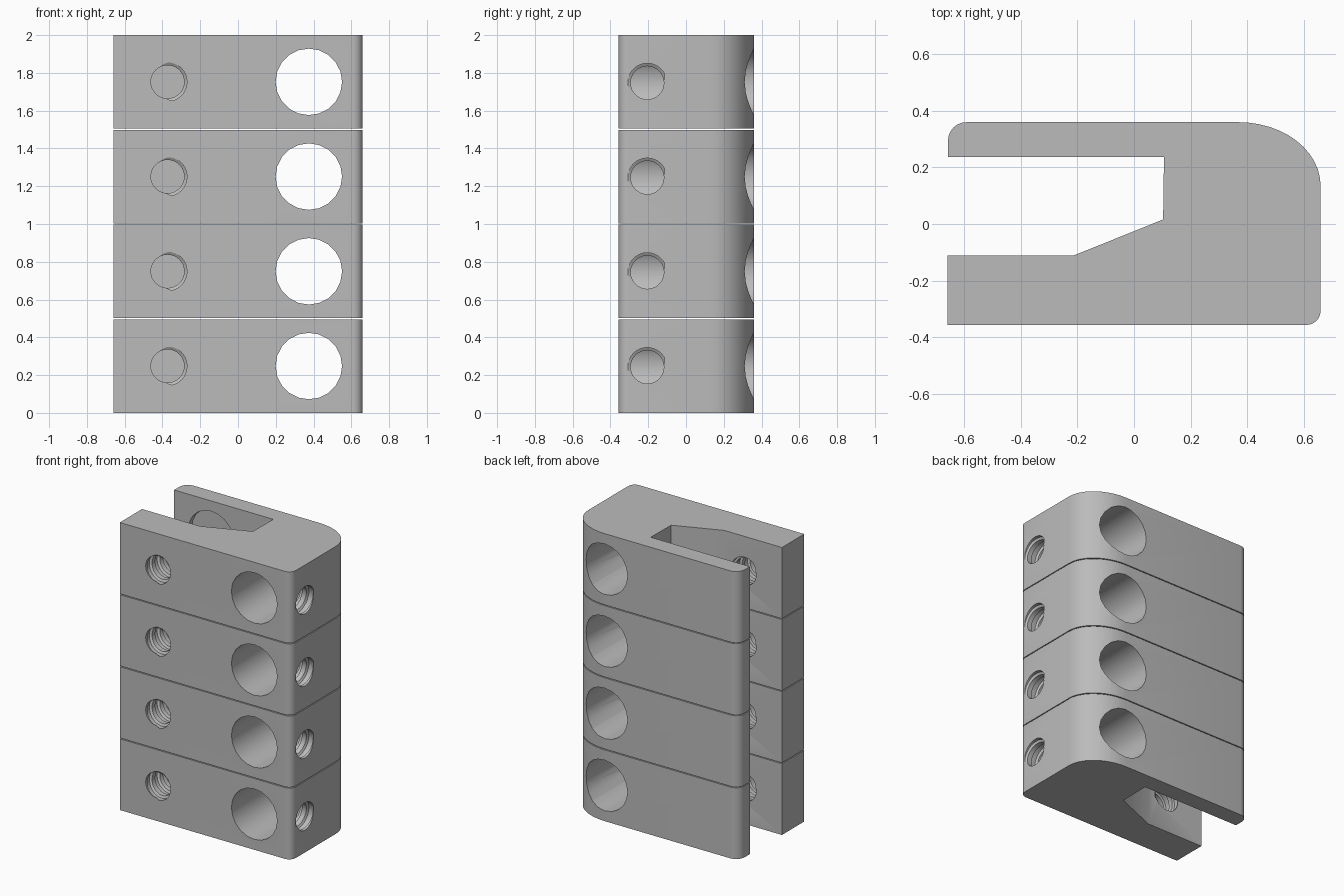
import bpy, bmesh, math
from mathutils import Matrix, Vector

if "Cube" in bpy.data.objects:
    bpy.data.objects.remove(bpy.data.objects["Cube"])

STEP, HEIGHT, MID = 0.5015, 0.4955, 0.248

grey = bpy.data.materials.new("light grey")
grey.diffuse_color = (0.5, 0.5, 0.5, 1)
grey.use_nodes = True
grey.node_tree.nodes["Principled BSDF"].inputs["Base Color"].default_value = grey.diffuse_color


def make_object(name, bm):
    bmesh.ops.recalc_face_normals(bm, faces=bm.faces)
    mesh = bpy.data.meshes.new(name)
    bm.to_mesh(mesh)
    bm.free()
    ob = bpy.data.objects.new(name, mesh)
    bpy.context.collection.objects.link(ob)
    mesh.materials.append(grey)
    return ob


def arc(cx, cy, rx, ry, a0, a1, n):
    return [(cx + rx * math.cos(math.radians(a0 + (a1 - a0) * i / n)),
             cy + ry * math.sin(math.radians(a0 + (a1 - a0) * i / n))) for i in range(n + 1)]


def cylinder_cutter(name, x, y0, y1, radius, sides):
    bm = bmesh.new()
    m = Matrix.Translation((x, (y0 + y1) / 2, MID)) @ Matrix.Rotation(math.pi / 2, 4, 'X')
    bmesh.ops.create_cone(bm, cap_ends=True, segments=sides, radius1=radius, radius2=radius,
                          depth=y1 - y0, matrix=m)
    return make_object(name, bm)


def thread_cutter(name, matrix, length, phase, pitch=0.085, n=32):
    """Helical cutter running along local +z, with a squared groove."""
    bm = bmesh.new()
    levels = 4 * math.ceil(length / pitch)
    radii = (0.103, 0.103, 0.088, 0.088)
    lift = (0.0, 0.45, 0.55, 0.95)
    verts = {}
    for j in range(levels + 5):
        for i in range(n if j <= levels else 1):
            a = 2 * math.pi * i / n
            t = pitch * (j // 4 + lift[j % 4] + i / n)
            r = radii[j % 4]
            verts[i, j] = bm.verts.new((r * math.cos(a + phase), r * math.sin(a + phase), t))

    def v(i, j):
        return verts[i, j] if i < n else verts[0, j + 4]

    for j in range(levels):
        for i in range(n):
            bm.faces.new((v(i, j), v(i + 1, j), v(i + 1, j + 1), v(i, j + 1)))
    # close both ends with a fan
    for j, z in ((0, -pitch), (levels, pitch * (levels / 4 + 2))):
        tip = bm.verts.new((0, 0, z))
        loop = [v(i, j) for i in range(n + 1)] + [verts[0, j + k] for k in (3, 2, 1)]
        for a, b in zip(loop, loop[1:] + loop[:1]):
            bm.faces.new((a, b, tip))
    bm.transform(matrix)
    return make_object(name, bm)


# Block body: a C-shaped profile extruded upwards
profile = [(-0.66, -0.357)]
profile += arc(0.61, -0.307, 0.05, 0.05, -90, 0, 6)
profile += arc(0.37, 0.135, 0.29, 0.225, 0, 90, 12)
profile += arc(-0.593, 0.295, 0.065, 0.065, 90, 180, 6)
profile += [(-0.658, 0.237), (0.106, 0.237), (0.103, 0.016), (-0.215, -0.112), (-0.66, -0.112)]
bm = bmesh.new()
base = bm.faces.new([bm.verts.new((x, y, 0)) for x, y in profile])
top = bmesh.ops.extrude_face_region(bm, geom=[base])
bmesh.ops.translate(bm, vec=(0, 0, HEIGHT),
                    verts=[g for g in top["geom"] if isinstance(g, bmesh.types.BMVert)])
body = make_object("block_body", bm)

# Holes: large through bore, shallow seat in the rear jaw, two threaded screw holes
front = Matrix.Translation((-0.373, -0.46, MID)) @ Matrix.Rotation(-math.pi / 2, 4, 'X')
side = Matrix.Translation((0.76, -0.205, MID - 0.005)) @ Matrix.Rotation(-math.pi / 2, 4, 'Y')
cutters = [
    cylinder_cutter("bore_cutter", 0.375, -0.6, 0.6, 0.176, 20),
    cylinder_cutter("seat_cutter", -0.373, 0.1, 0.275, 0.176, 20),
    thread_cutter("front_thread_cutter", front, 0.36, 0.0),
    thread_cutter("side_thread_cutter", side, 0.28, 0.0),
]
for c in cutters:
    c.hide_render = True
    mod = body.modifiers.new(c.name, 'BOOLEAN')
    mod.operation, mod.solver, mod.object = 'DIFFERENCE', 'EXACT', c

mesh = bpy.data.meshes.new_from_object(body.evaluated_get(bpy.context.evaluated_depsgraph_get()))
for ob in cutters + [body]:
    bpy.data.objects.remove(ob)
mesh.materials.clear()
mesh.materials.append(grey)

# Four identical blocks stacked with thin gaps
for k in range(4):
    ob = bpy.data.objects.new(f"clamp_block_{k + 1}", mesh.copy())
    bpy.context.collection.objects.link(ob)
    ob.location.z = k * STEP
    bpy.ops.object.select_all(action='DESELECT')
    ob.select_set(True)
    bpy.context.view_layer.objects.active = ob
    bpy.ops.object.shade_smooth_by_angle(angle=math.radians(30))
